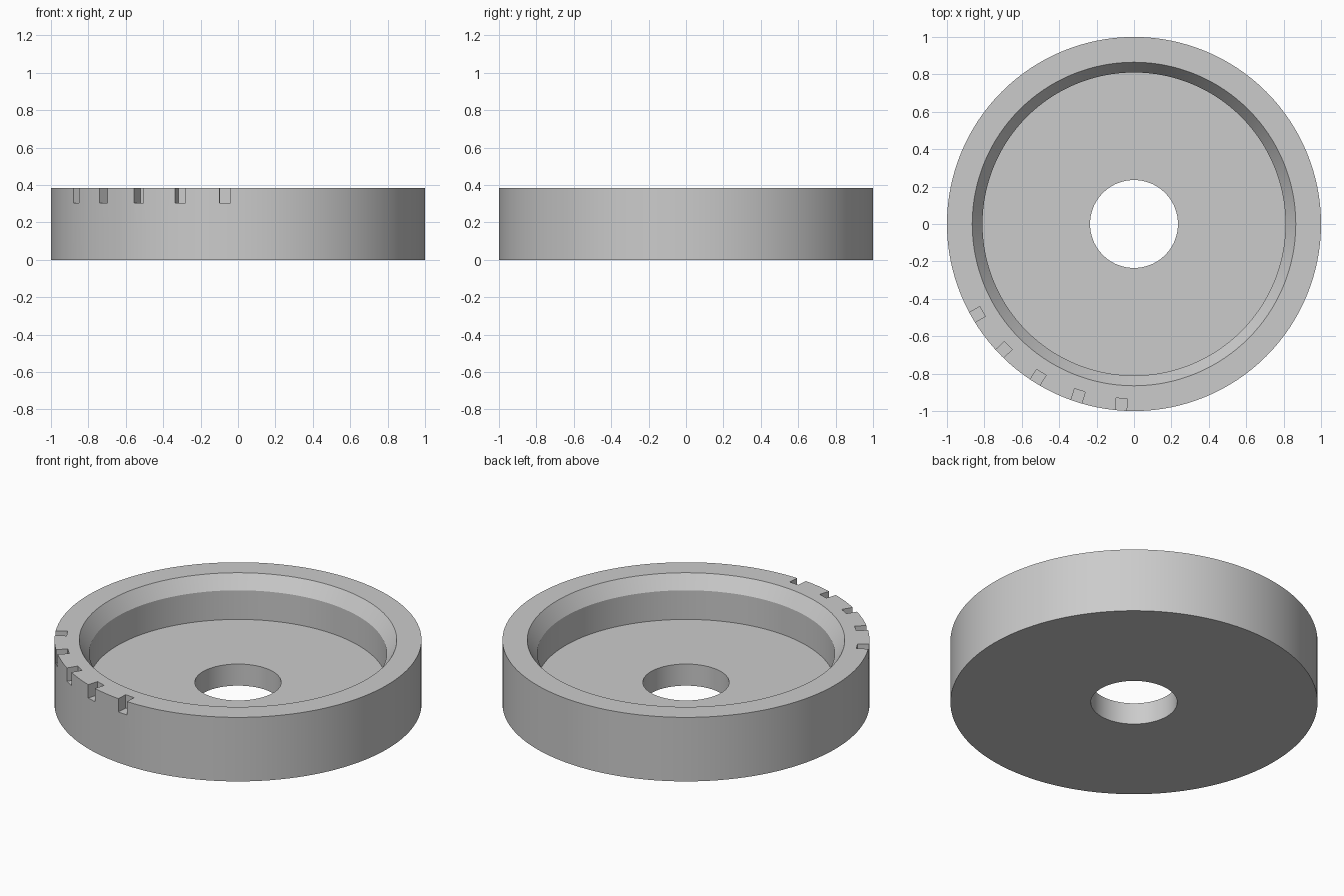
import bpy
import bmesh
from math import cos, sin, radians, pi
from mathutils import Matrix

default_cube = bpy.data.objects.get("Cube")
if default_cube:
    bpy.data.objects.remove(default_cube, do_unlink=True)

HEIGHT = 0.385
SEGMENTS = 128

grey = bpy.data.materials.new("plain grey")
grey.use_nodes = True
colour = (0.6, 0.6, 0.6, 1)
grey.diffuse_color = colour
grey.node_tree.nodes["Principled BSDF"].inputs["Base Color"].default_value = colour


def add_object(name, bm):
    bmesh.ops.recalc_face_normals(bm, faces=bm.faces)
    mesh = bpy.data.meshes.new(name)
    bm.to_mesh(mesh)
    bm.free()
    obj = bpy.data.objects.new(name, mesh)
    bpy.context.collection.objects.link(obj)
    mesh.materials.append(grey)
    return obj


def lathe(name, profile):
    """Revolve a closed (radius, height) profile around z."""
    bm = bmesh.new()
    rings = []
    for i in range(SEGMENTS):
        a = 2 * pi * i / SEGMENTS
        rings.append([bm.verts.new((r * cos(a), r * sin(a), z)) for r, z in profile])
    n = len(profile)
    for i in range(SEGMENTS):
        here, there = rings[i], rings[(i + 1) % SEGMENTS]
        for j in range(n):
            k = (j + 1) % n
            bm.faces.new((here[j], there[j], there[k], here[k]))
    return add_object(name, bm)


# Dished ring: centre hole, recessed floor, chamfered inner lip
ring = lathe("dished_ring", [
    (0.235, 0), (1, 0), (1, HEIGHT), (0.865, HEIGHT),
    (0.81, 0.305), (0.81, 0.13), (0.235, 0.13),
])

# Five square notches along the outer top edge
bm = bmesh.new()
for i in range(5):
    place = (Matrix.Rotation(radians(210 + 14 * i), 4, "Z")
             @ Matrix.Translation((1.035, 0, 0.405))
             @ Matrix.Diagonal((0.2, 0.06, 0.2, 1)))
    bmesh.ops.create_cube(bm, size=1, matrix=place)
cutter = add_object("notch_cutter", bm)
cutter.hide_render = True

notches = ring.modifiers.new("notches", "BOOLEAN")
notches.operation = "DIFFERENCE"
notches.solver = "EXACT"
notches.object = cutter

# Apply the cut, then smooth the round walls
bpy.ops.object.select_all(action="DESELECT")
ring.select_set(True)
bpy.context.view_layer.objects.active = ring
bpy.ops.object.modifier_apply(modifier=notches.name)
bpy.data.objects.remove(cutter, do_unlink=True)
bpy.ops.object.shade_smooth_by_angle(angle=radians(25))
